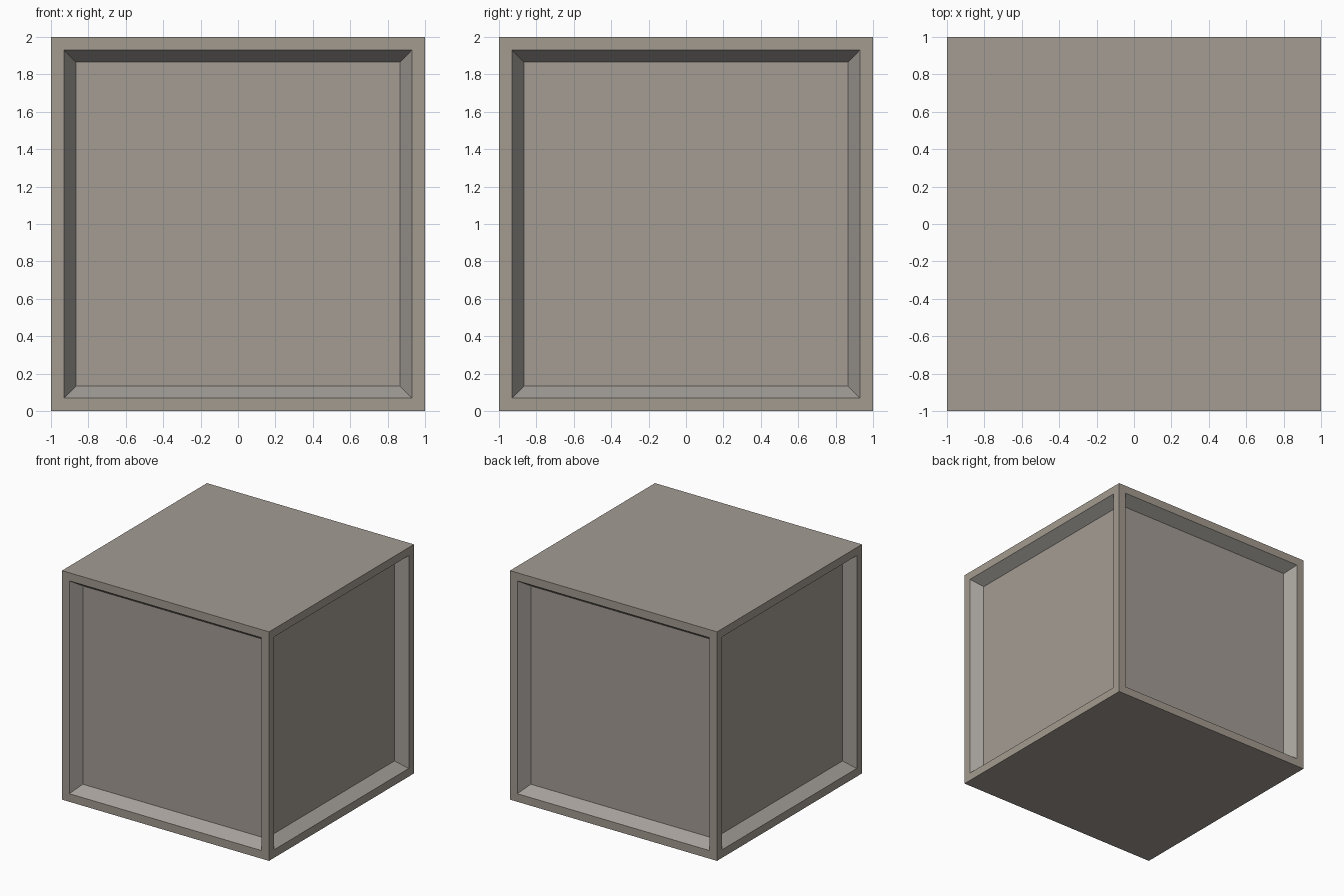
import bpy, bmesh

if "Cube" in bpy.data.objects:
    bpy.data.objects.remove(bpy.data.objects["Cube"])

OUTER, INNER, DEPTH = 0.9, 0.81, 0.095


def material(name, rgb):
    m = bpy.data.materials.new(name)
    m.diffuse_color = (*rgb, 1.0)
    m.use_nodes = True
    m.node_tree.nodes["Principled BSDF"].inputs["Base Color"].default_value = m.diffuse_color
    return m


# Cube standing on the ground
bm = bmesh.new()
bmesh.ops.create_cube(bm, size=2.0)
bmesh.ops.translate(bm, verts=bm.verts, vec=(0, 0, 1))
bm.normal_update()

# Each upright side: flat frame, sloped border, sunken panel
sides = [f for f in bm.faces if abs(f.normal.z) < 0.5]
for f in sides:
    bmesh.ops.inset_individual(bm, faces=[f], thickness=1 - OUTER)
    rim = bmesh.ops.inset_individual(bm, faces=[f], thickness=OUTER - INNER)
    n = f.normal.copy()
    bmesh.ops.translate(bm, verts=f.verts, vec=-n * DEPTH)
    for slope in rim["faces"]:
        slope.material_index = 2
bm.normal_update()

# Frame faces are the upright ones lying on the outer surface
for f in bm.faces:
    c = f.calc_center_median()
    if abs(f.normal.z) < 0.1 and max(abs(c.x), abs(c.y)) > 0.999:
        f.material_index = 1

mesh = bpy.data.meshes.new("panelled_block")
bm.to_mesh(mesh)
bm.free()
for name, rgb in (("warm stone", (0.371, 0.332, 0.296)),
                  ("frame stone", (0.366, 0.328, 0.275)),
                  ("border stone", (0.371, 0.347, 0.319))):
    mesh.materials.append(material(name, rgb))
bpy.context.collection.objects.link(bpy.data.objects.new("panelled_block", mesh))
